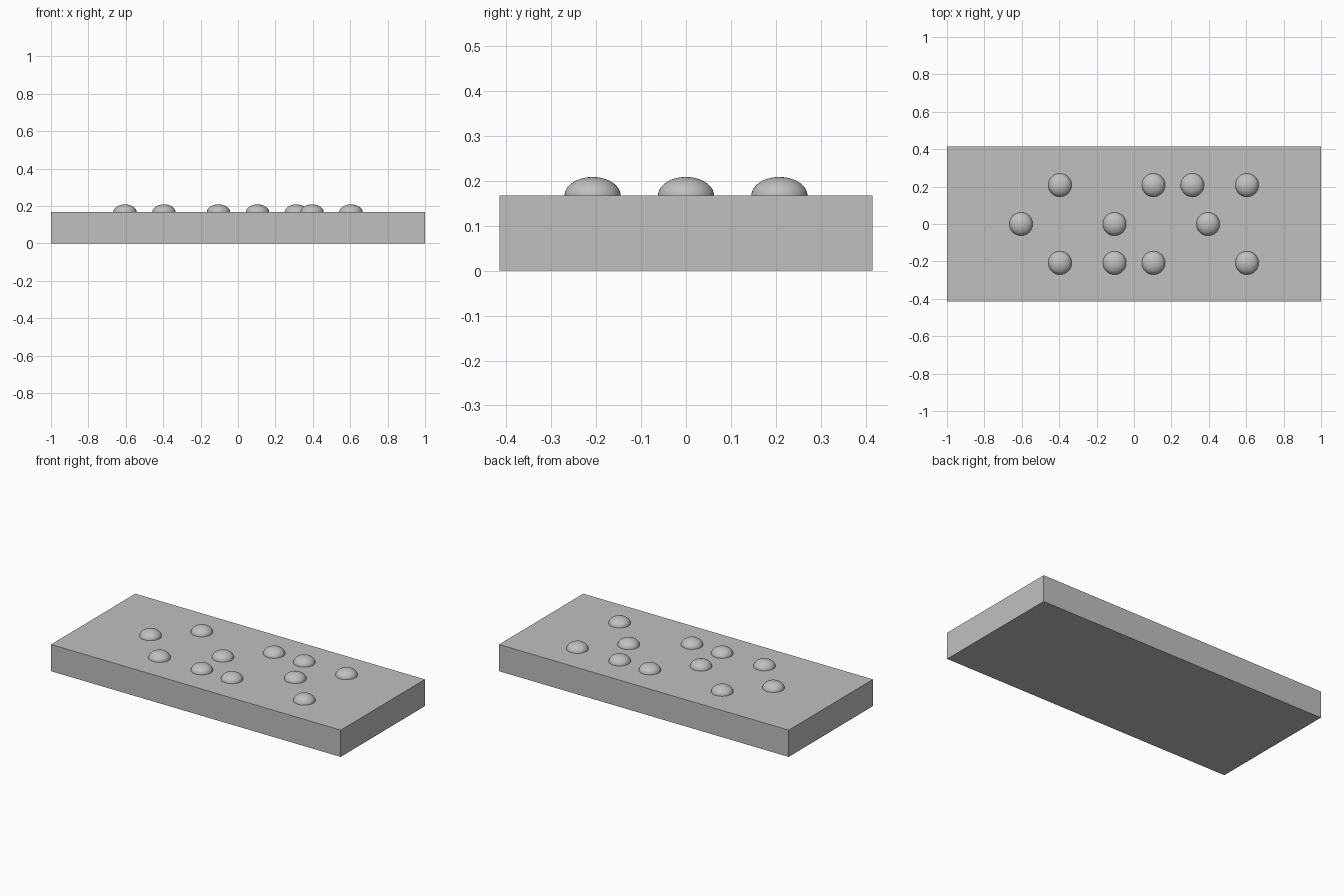
import bpy
import math

old = bpy.data.objects.get("Cube")
if old:
    bpy.data.objects.remove(old, do_unlink=True)


def make_material(name, rgb):
    mat = bpy.data.materials.new(name)
    mat.use_nodes = True
    mat.diffuse_color = (*rgb, 1)
    mat.node_tree.nodes["Principled BSDF"].inputs["Base Color"].default_value = (*rgb, 1)
    return mat


grey = make_material("plain grey", (0.53, 0.53, 0.53))

WIDTH, DEPTH, THICK = 2.0, 0.83, 0.167
RADIUS, RISE = 0.0625, 0.0417

# Flat slab
bpy.ops.mesh.primitive_cube_add(size=1, location=(0, 0, THICK / 2))
slab = bpy.context.object
slab.name = "slab"
slab.scale = (WIDTH, DEPTH, THICK)
bpy.ops.object.transform_apply(location=False, rotation=False, scale=True)
slab.data.materials.append(grey)


# Raised domes: a quarter-ellipse profile spun around z
def dome_mesh(segments=48, rings=12):
    verts, faces = [], []
    for r in range(rings):
        tilt = math.pi / 2 * r / rings
        for s in range(segments):
            turn = math.tau * s / segments
            verts.append((RADIUS * math.cos(tilt) * math.cos(turn),
                          RADIUS * math.cos(tilt) * math.sin(turn),
                          RISE * math.sin(tilt)))
    verts.append((0, 0, RISE))
    top = len(verts) - 1
    for s in range(segments):
        n = (s + 1) % segments
        for r in range(rings - 1):
            a, b = r * segments, (r + 1) * segments
            faces.append((a + s, a + n, b + n, b + s))
        last = (rings - 1) * segments
        faces.append((last + s, last + n, top))
    mesh = bpy.data.meshes.new("dome")
    mesh.from_pydata(verts, [], faces)
    mesh.shade_smooth()
    mesh.materials.append(grey)
    return mesh


dome = dome_mesh()
rows = {
    "back": (0.208, (-0.396, 0.104, 0.312, 0.604)),
    "middle": (0.0, (-0.604, -0.104, 0.396)),
    "front": (-0.208, (-0.396, -0.104, 0.104, 0.604)),
}
for row, (y, xs) in rows.items():
    for i, x in enumerate(xs, 1):
        bump = bpy.data.objects.new(f"{row}_dome_{i}", dome)
        bump.location = (x, y, THICK)
        bpy.context.collection.objects.link(bump)
